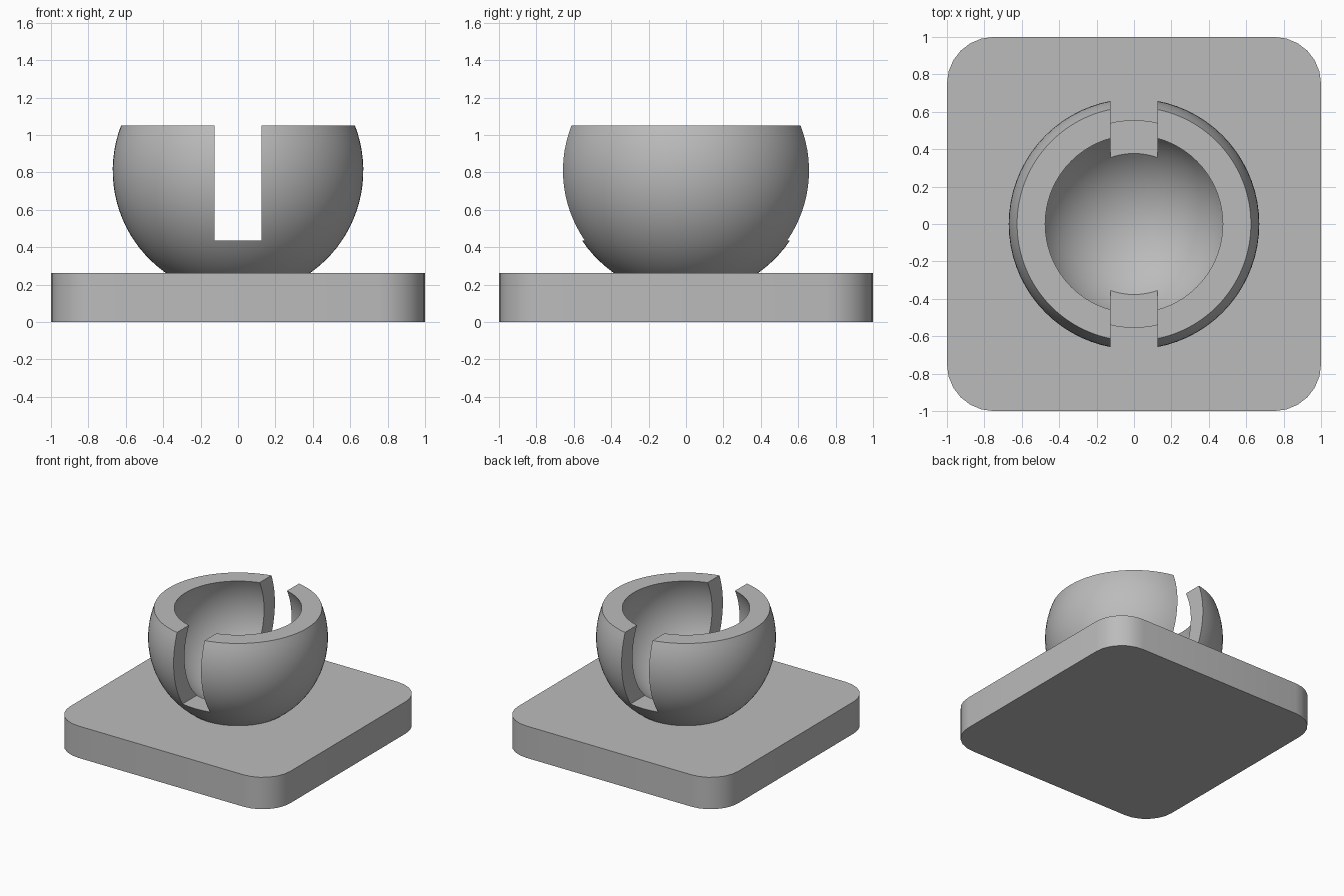
import bpy, bmesh
from math import sin, cos, acos, pi, radians

old = bpy.data.objects.get("Cube")
if old:
    bpy.data.objects.remove(old, do_unlink=True)

BASE_TOP = 0.262
CENTRE_Z, OUTER_R, INNER_R = 0.81, 0.67, 0.532
RIM_Z, SLOT_Z, SLOT_W = 1.05, 0.435, 0.25

grey = bpy.data.materials.new("plain grey")
grey.use_nodes = True
colour = (0.5, 0.5, 0.5, 1)
grey.diffuse_color = colour
grey.node_tree.nodes["Principled BSDF"].inputs["Base Color"].default_value = colour


def make_object(name, bm):
    bmesh.ops.recalc_face_normals(bm, faces=bm.faces)
    mesh = bpy.data.meshes.new(name)
    bm.to_mesh(mesh)
    bm.free()
    mesh.materials.append(grey)
    obj = bpy.data.objects.new(name, mesh)
    bpy.context.collection.objects.link(obj)
    return obj


def box(bm, size, centre):
    verts = bmesh.ops.create_cube(bm, size=1)["verts"]
    bmesh.ops.scale(bm, vec=size, verts=verts)
    bmesh.ops.translate(bm, vec=centre, verts=verts)


def smooth(obj, angle):
    bpy.ops.object.select_all(action="DESELECT")
    obj.select_set(True)
    bpy.context.view_layer.objects.active = obj
    bpy.ops.object.shade_smooth_by_angle(angle=radians(angle))


# Square base plate with rounded upright corners
bm = bmesh.new()
box(bm, (2, 2, BASE_TOP), (0, 0, BASE_TOP / 2))
upright = [e for e in bm.edges if abs(e.verts[0].co.z - e.verts[1].co.z) > 0.1]
bmesh.ops.bevel(bm, geom=upright, offset=0.25, segments=6, profile=0.5, affect="EDGES")
base = make_object("base_plate", bm)
smooth(base, 30)

# Ball socket: thick spherical shell cut off flat at the rim, turned about z
def arc(radius, steps=28):
    rim = acos((RIM_Z - CENTRE_Z) / radius)
    angles = [pi + (rim - pi) * i / steps for i in range(steps + 1)]
    return [(radius * sin(a), 0, CENTRE_Z + radius * cos(a)) for a in angles]


bm = bmesh.new()
profile = [bm.verts.new(p) for p in arc(OUTER_R) + arc(INNER_R)[::-1]]
edges = [bm.edges.new(pair) for pair in zip(profile, profile[1:])]
bmesh.ops.spin(bm, geom=profile + edges, cent=(0, 0, 0), axis=(0, 0, 1),
               angle=2 * pi, steps=72, use_duplicate=False)
bmesh.ops.remove_doubles(bm, verts=bm.verts, dist=0.0005)
socket = make_object("ball_socket", bm)

# Slot through the front and back walls
bm = bmesh.new()
box(bm, (SLOT_W, 2, 1), (0, 0, SLOT_Z + 0.5))
cutter = make_object("slot_cutter", bm)
cut = socket.modifiers.new("slot", "BOOLEAN")
cut.operation = "DIFFERENCE"
cut.solver = "EXACT"
cut.object = cutter
bpy.ops.object.select_all(action="DESELECT")
socket.select_set(True)
bpy.context.view_layer.objects.active = socket
bpy.ops.object.modifier_apply(modifier=cut.name)
bpy.data.objects.remove(cutter, do_unlink=True)
smooth(socket, 30)
